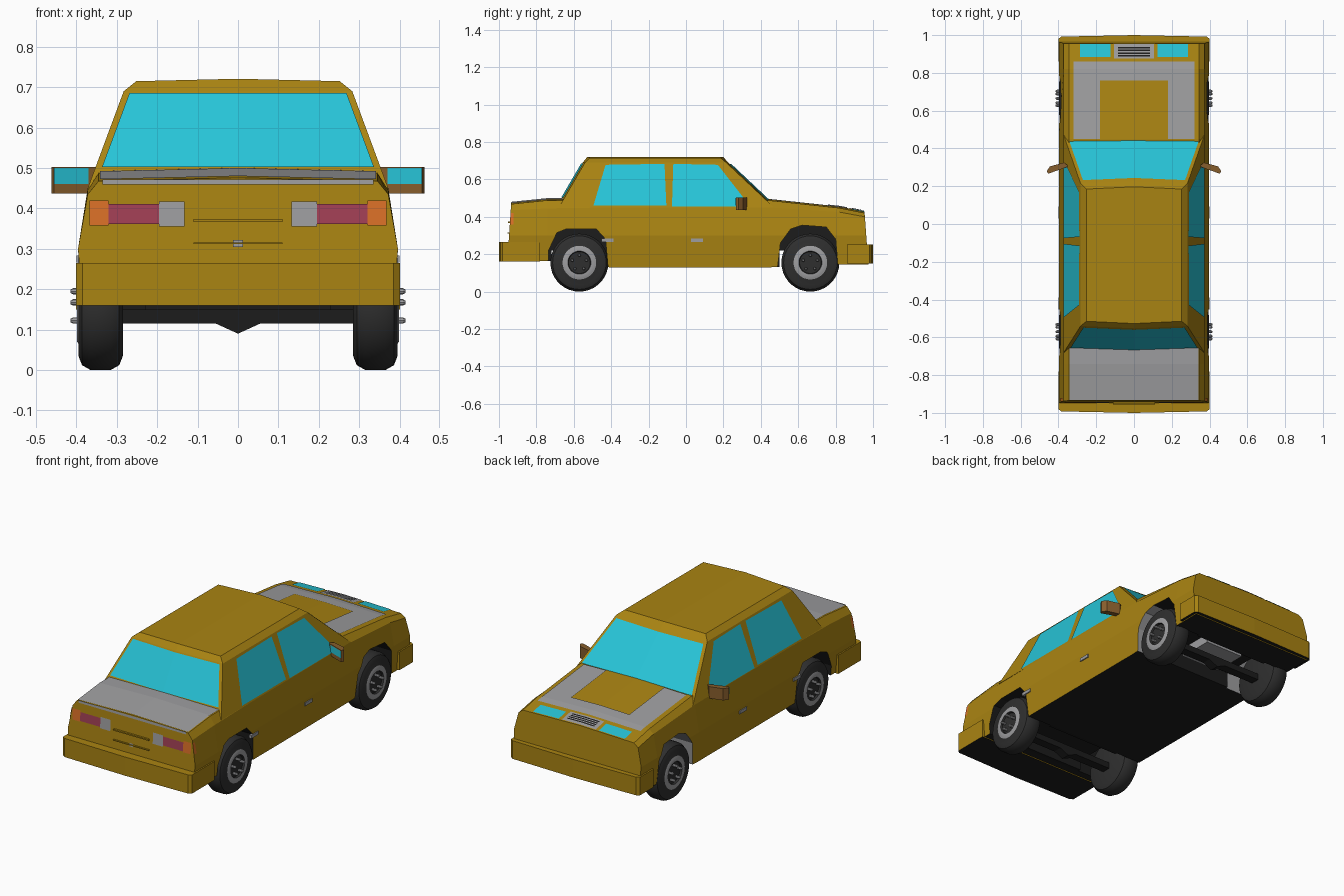
import bpy, bmesh, math
from mathutils import Vector

if "Cube" in bpy.data.objects:
    bpy.data.objects.remove(bpy.data.objects["Cube"])


def material(name, rgb):
    m = bpy.data.materials.new(name)
    m.diffuse_color = (*rgb, 1)
    m.use_nodes = True
    m.node_tree.nodes["Principled BSDF"].inputs["Base Color"].default_value = m.diffuse_color
    return m


PAINT = material("mustard paint", (0.40, 0.23, 0.006))
GLASS = material("cyan glass", (0.02, 0.55, 0.68))
GREY = material("light grey", (0.34, 0.34, 0.35))
BLACK = material("black underside", (0.012, 0.012, 0.012))
RUBBER = material("tyre rubber", (0.028, 0.028, 0.028))
RED = material("crimson lamp", (0.36, 0.05, 0.09))
ORANGE = material("orange lamp", (0.70, 0.16, 0.02))
BROWN = material("mirror brown", (0.24, 0.11, 0.025))


def build(name, verts, faces, mats, rule=None, hint=None):
    """Mesh from points; closed shapes get outward normals, plates face the hint."""
    bm = bmesh.new()
    vs = [bm.verts.new(v) for v in verts]
    for f in faces:
        bm.faces.new([vs[i] for i in f])
    bmesh.ops.recalc_face_normals(bm, faces=bm.faces)
    bm.normal_update()
    for f in bm.faces:
        if hint and f.normal.dot(Vector(hint)) < 0:
            f.normal_flip()
        if rule:
            f.material_index = rule(f)
    me = bpy.data.meshes.new(name)
    bm.to_mesh(me)
    bm.free()
    for m in mats:
        me.materials.append(m)
    ob = bpy.data.objects.new(name, me)
    bpy.context.collection.objects.link(ob)
    return ob


def loft(name, rings, mats, rule=None, caps=True):
    n = len(rings[0])
    verts = [p for r in rings for p in r]
    faces = [(k * n + i, k * n + (i + 1) % n, (k + 1) * n + (i + 1) % n, (k + 1) * n + i)
             for k in range(len(rings) - 1) for i in range(n)]
    if caps:
        faces += [tuple(range(n)), tuple(range(len(verts) - n, len(verts)))]
    return build(name, verts, faces, mats, rule)


def prism(name, pts, axis, a, b, mats, rule=None):
    put = {"x": lambda p, h: (h, p[0], p[1]), "z": lambda p, h: (p[0], p[1], h)}[axis]
    return loft(name, [[put(p, h) for p in pts] for h in (a, b)], mats, rule)


def box(name, x0, x1, y0, y1, z0, z1, mat):
    return prism(name, [(x0, y0), (x1, y0), (x1, y1), (x0, y1)], "z", z0, z1, [mat])


def under(f):
    return 1 if f.normal.z < -0.5 else 0


# ---- lower body: cross sections along y (ybot, ytop, zbot, zshoulder, ztop)
SECT = [(-.955, -.935, .165, .435, .468), (-.74, -.74, .165, .445, .488),
        (-.41, -.41, .13, .45, .49), (.45, .45, .13, .45, .487),
        (.82, .82, .145, .425, .447), (.975, .955, .145, .40, .42)]
CROWN = .008


def section(s):
    yb, yt, zb, zs, zt = s
    half = [(0, zb), (.385, zb), (.396, .30), (.372, zs), (.345, zt), (0, zt + CROWN)]
    pts = half + [(-x, z) for x, z in half[-2:0:-1]]
    return [(x, yb + (yt - yb) * (z - zb) / (zt - zb), z) for x, z in pts]


body = loft("body", [section(s) for s in SECT], [PAINT, BLACK, GREY], under)


def arch_cut(pts, x0, x1, grey):
    cutter = prism("arch_cutter", pts, "x", x0, x1, [PAINT, BLACK, GREY],
                   lambda f: 2 if grey and f.normal.y < -.3 else 1)
    mod = body.modifiers.new("arch", "BOOLEAN")
    mod.operation, mod.solver, mod.object = "DIFFERENCE", "EXACT", cutter
    bpy.context.view_layer.objects.active = body
    bpy.ops.object.modifier_apply(modifier=mod.name)
    bpy.data.objects.remove(cutter)


REAR_ARCH = [(-.74, .05), (-.735, .22), (-.69, .315), (-.64, .335), (-.48, .335), (-.43, .28), (-.41, .05)]
FRONT_ARCH = [(.48, .05), (.505, .26), (.56, .335), (.62, .355), (.75, .345), (.80, .28), (.82, .05)]
for pts, grey in ((REAR_ARCH, False), (FRONT_ARCH, True)):
    for x0, x1 in ((.23, .6), (-.6, -.23)):
        arch_cut(pts, x0, x1, grey)
    y0, y1 = pts[0][0] + .02, pts[-1][0] - .02
    arch_cut([(y0, .04), (y0, .22), (y1, .22), (y1, .04)], -.26, .26, False)

# ---- cabin: stacked rings (z, half width, rear y, front y)
CAB = [(.45, .372, -.68, .47), (.69, .283, -.54, .215), (.715, .252, -.515, .185)]
BOW = .012


def cab_ring(r):
    z, x, yr, yf = r
    c = z + (.006 if z > .7 else 0)
    return [(-x, yr, z), (0, yr - BOW, c), (x, yr, z), (x, yf, z), (0, yf + BOW, c), (-x, yf, z)]


cv = [p for r in CAB for p in cab_ring(r)]
cf = [(k * 6 + i, k * 6 + (i + 1) % 6, k * 6 + 6 + (i + 1) % 6, k * 6 + 6 + i)
      for k in range(2) for i in range(6)]
cf += [(12, 13, 16, 17), (13, 14, 15, 16), (0, 1, 4, 5), (1, 2, 3, 4)]
build("cabin", cv, cf, [PAINT])


def cab(z, i):
    t = (z - .45) / .24
    return CAB[0][i] + (CAB[1][i] - CAB[0][i]) * t


# front and rear glass, following the bowed ends
for name, i, s, zlo, zhi in (("rear_window", 2, -1, .50, .683), ("windshield", 3, 1, .485, .678)):
    pts = []
    for z in (zlo, zhi):
        w = cab(z, 1) - .017
        for x in (-w, 0, w):
            y = cab(z, i) + s * BOW * (1 - abs(x) / cab(z, 1))
            pts.append((x, y + s * .004, z + .003))
    build(name, pts, [(0, 1, 4, 3), (1, 2, 5, 4)], [GLASS], hint=(0, s, .5))

# side glass
REAR_GLASS = [(-.495, .46), (-.105, .46), (-.115, .683), (-.43, .678)]
FRONT_GLASS = [(-.075, .455), (.30, .455), (.305, .505), (.17, .678), (-.068, .683)]
for s in (-1, 1):
    for name, win in (("rear_door_window", REAR_GLASS), ("front_door_window", FRONT_GLASS)):
        build(name, [(s * (cab(z, 1) + .004), y, z) for y, z in win],
              [tuple(range(len(win)))], [GLASS], hint=(s, 0, 0))


# ---- plates lying on the hood and trunk
def deck_z(x, y):
    for a, b in zip(SECT, SECT[1:]):
        if y <= b[1] or b is SECT[-1]:
            t = (y - a[1]) / (b[1] - a[1])
            return a[4] + (b[4] - a[4]) * t + CROWN * (1 - abs(x) / .345)


def deck_plate(name, x0, x1, y0, y1, mat, lift=.004):
    xs = sorted({x0, x1} | ({0} if x0 < 0 < x1 else set()))
    ys = sorted({y0, y1} | {s[1] for s in SECT if y0 < s[1] < y1})
    n = len(xs)
    pts = [(x, y, deck_z(x, y) + lift) for y in ys for x in xs]
    faces = [(j * n + i, j * n + i + 1, j * n + n + i + 1, j * n + n + i)
             for j in range(len(ys) - 1) for i in range(n - 1)]
    build(name, pts, faces, [mat], hint=(0, 0, 1))


deck_plate("trunk_lid", -.342, .342, -.933, -.65, GREY)
deck_plate("hood_front_panel", -.32, .32, .76, .86, GREY)
deck_plate("grille", -.105, .105, .875, .952, GREY)
for k in range(4):
    deck_plate("grille_slit", -.085, .085, .887 + k * .014, .895 + k * .014, BLACK, .006)
for s in (-1, 1):
    deck_plate("hood_side_panel", *sorted((s * .18, s * .32)), .45, .76, GREY)
    deck_plate("headlight", *sorted((s * .125, s * .285)), .885, .952, GLASS)


# ---- tail end
def tail_plate(name, x0, x1, z0, z1, mat):
    y = lambda z: -.955 + .02 * (z - .165) / .303 - .004
    build(name, [(x0, y(z0), z0), (x1, y(z0), z0), (x1, y(z1), z1), (x0, y(z1), z1)],
          [(0, 1, 2, 3)], [mat], hint=(0, -1, 0))


tail_plate("trunk_edge", -.335, .335, .459, .472, GREY)
tail_plate("trunk_lock", -.012, .012, .304, .322, GREY)
box("plate_trim_top", -.11, .11, -.952, -.93, .367, .374, PAINT)
box("plate_trim_bottom", -.11, .11, -.955, -.93, .312, .316, PAINT)
for s in (-1, 1):
    tail_plate("reverse_lamp", s * .132, s * .195, .355, .417, GREY)
    tail_plate("brake_lamp", s * .195, s * .32, .362, .411, RED)
    tail_plate("turn_lamp", s * .32, s * .368, .358, .42, ORANGE)
    side = lambda z: s * (.396 - .024 * (z - .30) / .135 + .003)
    build("turn_lamp_side", [(side(z), y, z) for y, z in
                             ((-.94, .36), (-.922, .36), (-.922, .42), (-.938, .42))],
          [(0, 1, 2, 3)], [ORANGE], hint=(s, 0, 0))
    # door handles
    for y in (-.42, .06):
        box("door_handle", *sorted((s * .385, s * .4)), y - .032, y + .032, .266, .284, GREY)
    # wing mirrors
    shell = [(.345, .305), (.37, .325), (.445, .305), (.462, .28), (.455, .266)]
    prism("mirror_shell", [(s * x, y) for x, y in shell], "z", .437, .503, [BROWN])
    build("mirror_glass", [(s * x, y, z) for x, y, z in
                           ((.37, .2935, .46), (.455, .2635, .46), (.455, .2635, .50), (.37, .2935, .50))],
          [(0, 1, 2, 3)], [GLASS], hint=(0, -1, 0))

# ---- bumpers
for name, s, inner, z0, z1 in (("rear_bumper", -1, .78, .16, .265), ("front_bumper", 1, .86, .15, .252)):
    pts = [(-.39, inner), (-.401, inner), (-.401, .98), (-.385, .992), (0, 1.0),
           (.385, .992), (.401, .98), (.401, inner), (.39, inner)]
    prism(name, [(x, s * y) for x, y in pts], "z", z0, z1, [PAINT, BLACK], under)

# ---- wheels: turned profile (x, radius)
R = .155
TYRE = [(.285, .001), (.285, .12), (.294, .143), (.315, .155), (.365, .155), (.386, .143),
        (.395, .12), (.395, .09), (.398, .085), (.398, .062), (.388, .058), (.388, .001)]
SEG = 36


def wheel(name, s, yc):
    def ring(x, r, n=SEG, dy=0, dz=0):
        return [(s * x, yc + dy + r * math.cos(math.tau * k / n),
                 R + dz + r * math.sin(math.tau * k / n)) for k in range(n)]

    def rule(f):
        c = f.calc_center_median()
        r = math.hypot(c.y - yc, c.z - R)
        return 1 if abs(c.x) > .394 and .059 < r < .0895 else 0
    ob = loft(name, [ring(*p) for p in TYRE], [RUBBER, GREY], rule)
    for o in bpy.context.selected_objects:
        o.select_set(False)
    ob.select_set(True)
    bpy.context.view_layer.objects.active = ob
    bpy.ops.object.shade_smooth_by_angle(angle=math.radians(35))
    for k in range(5):
        a = math.pi / 2 + math.tau * k / 5
        off = (8, .04 * math.cos(a), .04 * math.sin(a))
        loft("wheel_bolt", [ring(.38, .008, *off), ring(.408, .008, *off), ring(.415, .004, *off)], [GREY])


for y, label in ((-.57, "rear"), (.665, "front")):
    for s in (-1, 1):
        wheel(label + "_wheel", s, y)
    # axle with a drooping centre
    axle = [(-.3, .15), (-.3, .115), (-.055, .115), (0, .09), (.055, .115), (.3, .115), (.3, .15)]
    loft(label + "_axle", [[(x, y + d, z) for x, z in axle] for d in (-.025, .025)], [BLACK])
box("engine_block", -.12, .12, .55, .75, .17, .23, GREY)
